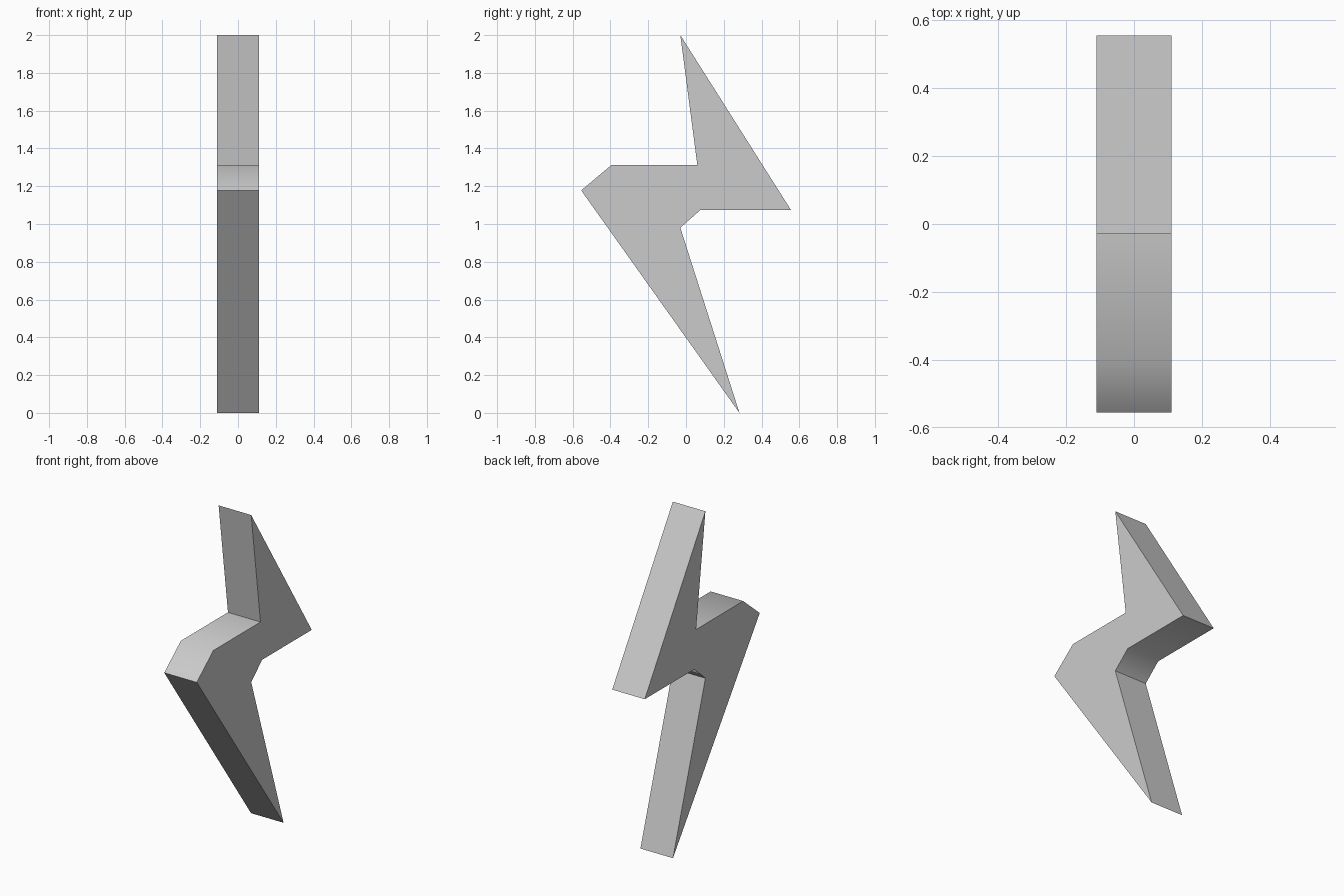
import bpy
import bmesh
import math

cube = bpy.data.objects.get("Cube")
if cube:
    bpy.data.objects.remove(cube, do_unlink=True)

# Plain grey material
grey = bpy.data.materials.new("light_grey")
grey.use_nodes = True
colour = (0.6, 0.6, 0.6, 1)
grey.diffuse_color = colour
grey.node_tree.nodes["Principled BSDF"].inputs["Base Color"].default_value = colour

# Zigzag bolt outline as (y, z), from the top tip round the front
HALF_WIDTH = 0.11
outline = [(-0.03, 2), (0.06, 1.312), (-0.395, 1.312), (-0.555, 1.178),
           (0.283, 0), (-0.03, 0.98), (0.077, 1.075), (0.555, 1.075)]

# Extrude the outline sideways into a solid
bm = bmesh.new()
side = bm.faces.new([bm.verts.new((-HALF_WIDTH, y, z)) for y, z in outline])
extruded = bmesh.ops.extrude_face_region(bm, geom=[side], use_keep_orig=True)
moved = [v for v in extruded["geom"] if isinstance(v, bmesh.types.BMVert)]
bmesh.ops.translate(bm, verts=moved, vec=(2 * HALF_WIDTH, 0, 0))
bmesh.ops.recalc_face_normals(bm, faces=bm.faces)
mesh = bpy.data.meshes.new("lightning_bolt")
bm.to_mesh(mesh)
bm.free()
mesh.materials.append(grey)

bolt = bpy.data.objects.new("lightning_bolt", mesh)
bpy.context.collection.objects.link(bolt)

# Soften only the shallow corners
bpy.ops.object.select_all(action="DESELECT")
bolt.select_set(True)
bpy.context.view_layer.objects.active = bolt
bpy.ops.object.shade_smooth_by_angle(angle=math.radians(45))
